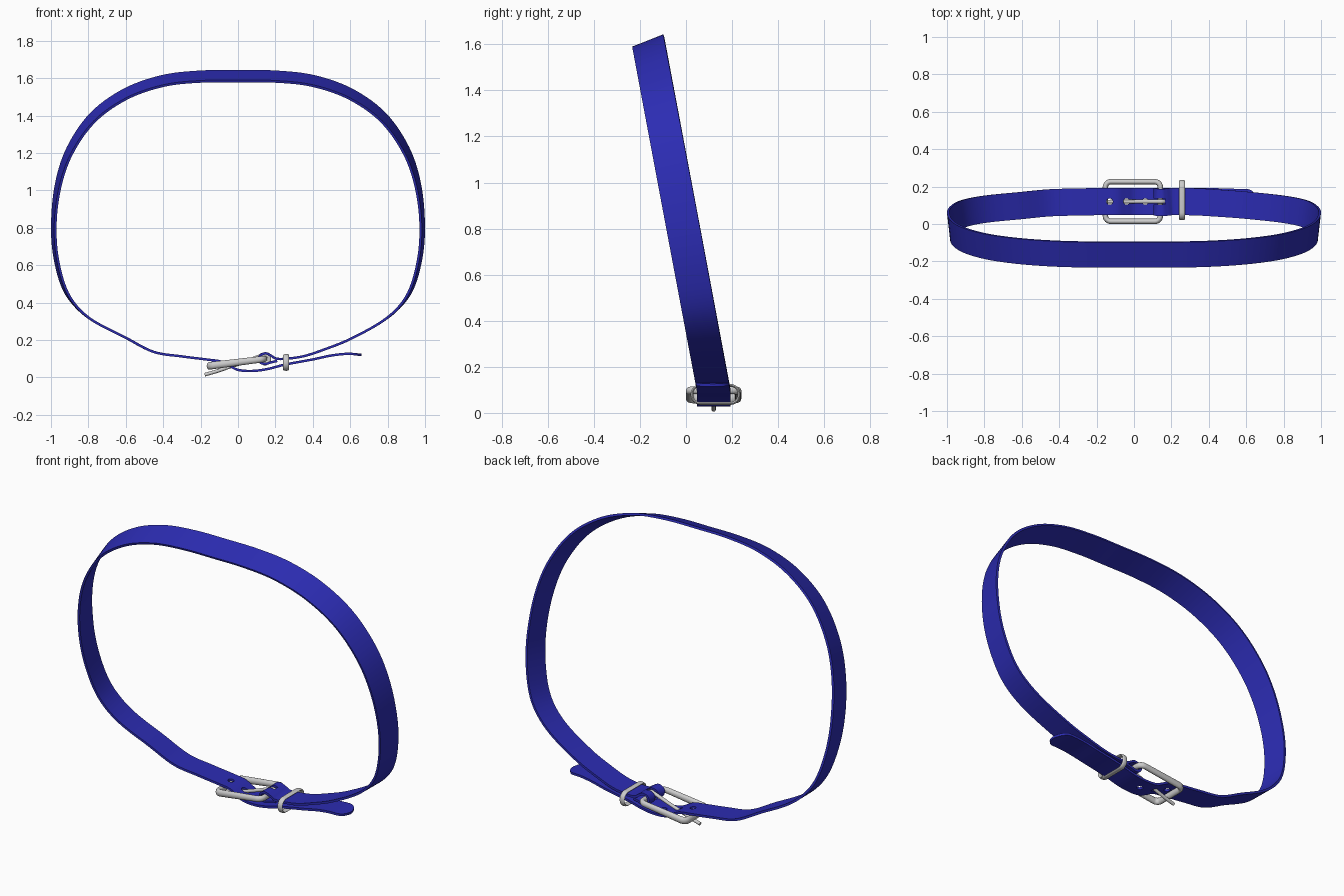
import bpy, bmesh, math
from mathutils import Vector

if "Cube" in bpy.data.objects:
    bpy.data.objects.remove(bpy.data.objects["Cube"])

Y = Vector((0, 1, 0))
MID = 0.12                      # y of the buckle centre line


def finish(ob):
    bpy.ops.object.select_all(action='DESELECT')
    ob.select_set(True)
    bpy.context.view_layer.objects.active = ob
    bpy.ops.object.shade_smooth_by_angle(angle=math.radians(40))


def loft(name, rings, closed):
    bm = bmesh.new()
    vs = [[bm.verts.new(p) for p in ring] for ring in rings]
    n, m = len(vs), len(vs[0])
    for i in range(n if closed else n - 1):
        a, b = vs[i], vs[(i + 1) % n]
        for j in range(m):
            k = (j + 1) % m
            bm.faces.new((a[j], a[k], b[k], b[j]))
    if not closed:
        bm.faces.new(vs[0])
        bm.faces.new(vs[-1])
    bmesh.ops.recalc_face_normals(bm, faces=bm.faces)
    me = bpy.data.meshes.new(name)
    bm.to_mesh(me)
    bm.free()
    ob = bpy.data.objects.new(name, me)
    bpy.context.collection.objects.link(ob)
    return ob


def spline(pts, steps):
    pts = [pts[0] * 2 - pts[1]] + pts + [pts[-1] * 2 - pts[-2]]
    out = []
    for i in range(1, len(pts) - 2):
        a, b, c, d = pts[i - 1:i + 3]
        # centripetal-like tangents keep uneven spacing smooth
        l0, l1, l2 = (b - a).length, (c - b).length, (d - c).length
        m1 = (c - a) / (l0 + l1) * l1
        m2 = (d - b) / (l1 + l2) * l1
        for s in range(steps):
            t = s / steps
            out.append(b * (2*t**3 - 3*t*t + 1) + m1 * (t**3 - 2*t*t + t)
                       + c * (3*t*t - 2*t**3) + m2 * (t**3 - t*t))
    return out + [pts[-2]]


def tangent(path, i, closed):
    n = len(path)
    if closed:
        return (path[(i + 1) % n] - path[i - 1]).normalized()
    return (path[min(i + 1, n - 1)] - path[max(i - 1, 0)]).normalized()


def tube(name, path, up, size, closed, sides=16):
    rings = []
    for i, p in enumerate(path):
        t = tangent(path, i, closed)
        s = t.cross(up).normalized()
        v = s.cross(t)
        ra, rb = size(i / (len(path) - 1), p)
        rings.append([p + s * ra * math.cos(a) + v * rb * math.sin(a)
                      for a in (2 * math.pi * j / sides for j in range(sides))])
    ob = loft(name, rings, closed)
    finish(ob)
    return ob


def rounded_rect(a, b, r, n=8):
    out = []
    for q, (sx, sy) in enumerate(((1, 1), (-1, 1), (-1, -1), (1, -1))):
        for i in range(n + 1):
            ang = (q + i / n) * math.pi / 2
            out.append((sx * (a - r) + r * math.cos(ang), sy * (b - r) + r * math.sin(ang)))
    return out


# strap centre line in x/z: fold round the bar, big loop, then tail
fold = [(.21, .088), (.175, .08), (.145, .072), (.12, .08), (.112, .1),
        (.125, .121), (.15, .128), (.175, .117), (.205, .1), (.26, .1), (.35, .113),
        (.45, .145), (.6, .205), (.8, .32)]
arc = [(.91, .44), (.967, .61), (.985, .8), (.963, 1.02), (.9, 1.21), (.775, 1.39),
       (.6, 1.515), (.4, 1.585), (.2, 1.608)]
tail = [(-.8, .32), (-.6, .212), (-.45, .136), (-.3, .112), (-.155, .094), (-.09, .084),
        (-.04, .059), (0, .04), (.07, .034), (.15, .043), (.25, .068), (.4, .096),
        (.5, .117), (.59, .126), (.66, .12)]
outline = fold + arc + [(0, 1.61)] + [(-x, z) for x, z in reversed(arc)] + tail
path = spline([Vector((x, MID - .188 * max(z - .1, 0), z)) for x, z in outline], 7)

# strap body, flaring like a cone, with a rounded tip
rings = []
for i, p in enumerate(path):
    t = tangent(path, i, False)
    f = min(max((p.z - .13) / .3, 0), 1)
    out = Vector((p.x, 0, p.z - .85)).normalized()
    k = .11 + .09 * abs(p.z - .85) / .75
    w = Y.lerp(Vector((0, .98, .19)) + out * k, f)
    w = (w - t * w.dot(t)).normalized()
    n = t.cross(w) * .0065
    d = min((path[-1] - p).length / .06, 1)
    w = w * .0725 * max(math.sqrt(1 - (1 - d) ** 2), .15)
    rings.append([p + w + n, p - w + n, p - w - n, p + w - n])
strap = loft("strap", rings, False)

# punch the holes and the prong slot
cutters = []
for x in (-.13, -.04, .06):
    bpy.ops.mesh.primitive_cylinder_add(vertices=20, radius=.017, depth=.3, location=(x, MID, .08))
    cutters.append(bpy.context.object)
bpy.ops.mesh.primitive_cube_add(size=1, location=(.13, MID, .11))
bpy.context.object.scale = (.07, .034, .09)
cutters.append(bpy.context.object)
for c in cutters:
    c.hide_render = True
    mod = strap.modifiers.new("punch", 'BOOLEAN')
    mod.operation = 'DIFFERENCE'
    mod.solver = 'EXACT'
    mod.object = c
    bpy.context.view_layer.objects.active = strap
    bpy.ops.object.modifier_apply(modifier=mod.name)
for c in cutters:
    bpy.data.objects.remove(c)
finish(strap)
blue = bpy.data.materials.new("blue_leather")
blue.diffuse_color = (.025, .025, .45, 1)
blue.use_nodes = True
blue.node_tree.nodes["Principled BSDF"].inputs["Base Color"].default_value = blue.diffuse_color
strap.data.materials.clear()
strap.data.materials.append(blue)

# buckle frame, tilted, thicker at the outer end
frame = [Vector((x - .006, y + MID, .08 + x * .125)) for x, y in rounded_rect(.147, .106, .03)]
tube("buckle_frame", frame, Vector((0, 0, 1)), lambda u, p: (.0145, .0185 - p.x * .012), True)

# prong curled round the bar and passing through the strap
prong = spline([Vector((x, MID, z)) for x, z in
                ((.125, .082), (.145, .074), (.164, .085), (.166, .106), (.147, .121),
                 (.12, .114), (.06, .092), (0, .071), (-.04, .058), (-.11, .034), (-.178, .014))], 5)
tube("buckle_prong", prong, Y, lambda u, p: (.0105 - .001 * u, .0115 - .002 * u), False, 12)

# keeper ring round both strap layers
ring = [Vector((.257, y + .128, z + .08)) for y, z in rounded_rect(.102, .039, .036)]
tube("keeper_ring", ring, Vector((1, 0, 0)), lambda u, p: (.006, .016), True, 12)
